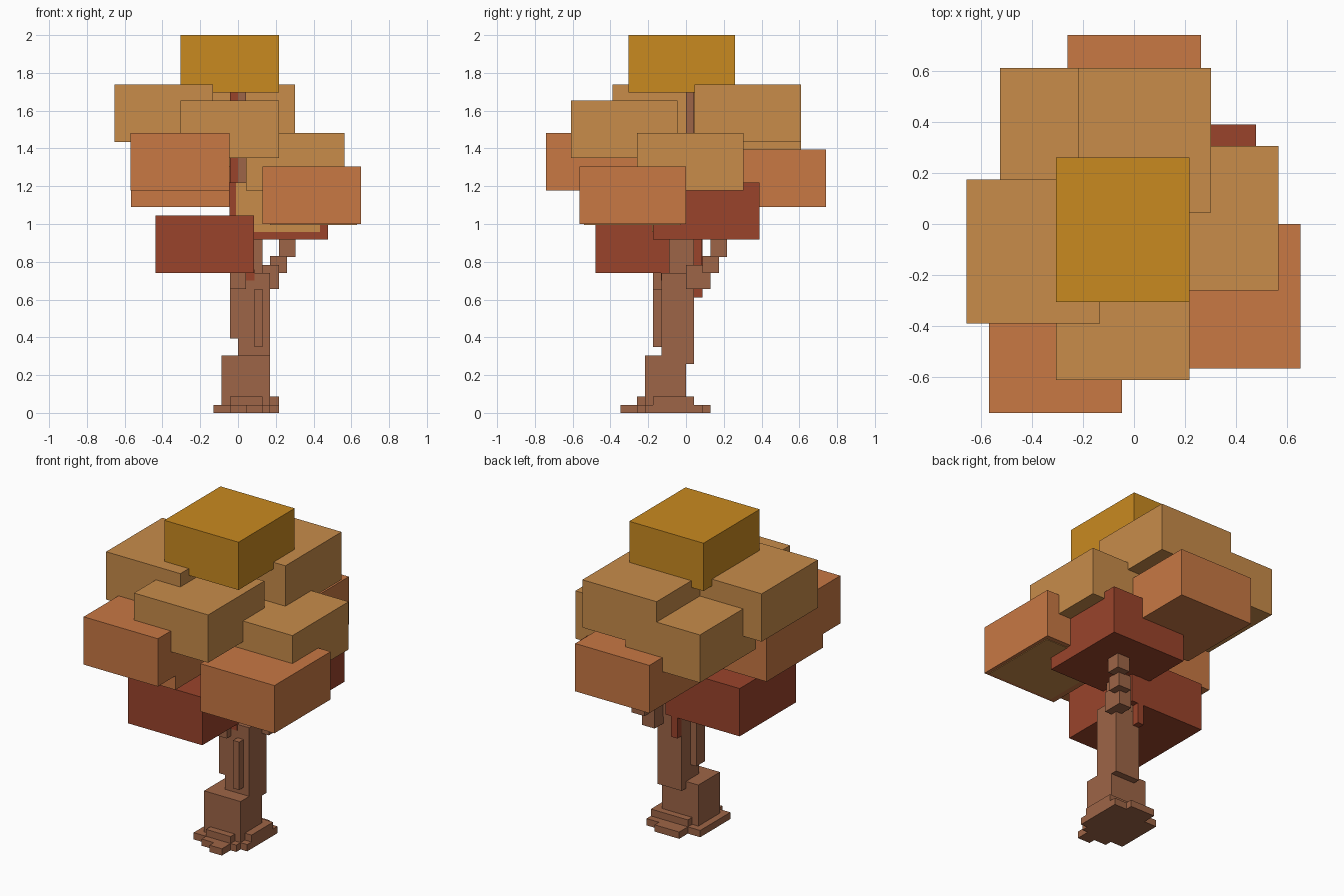
import bpy
import bmesh
from mathutils import Matrix, Vector


def linear(c):
    return c / 12.92 if c <= 0.04045 else ((c + 0.055) / 1.055) ** 2.4


def material(name, r, g, b):
    m = bpy.data.materials.new(name)
    m.diffuse_color = [linear(v / 255) for v in (r, g, b)] + [1.0]
    return m


GOLD = material("gold leaves", 201, 138, 32)
TAN = material("tan leaves", 200, 140, 74)
ORANGE = material("orange leaves", 200, 120, 68)
RED = material("dark red leaves", 154, 68, 43)
BARK = material("brown bark", 158, 101, 71)


def boxes(name, mat, *ranges):
    """One object of boxes, each given as x0, x1, y0, y1, z0, z1."""
    bm = bmesh.new()
    for x0, x1, y0, y1, z0, z1 in ranges:
        centre = Vector((x0 + x1, y0 + y1, z0 + z1)) / 2
        size = Matrix.Diagonal((x1 - x0, y1 - y0, z1 - z0, 1))
        bmesh.ops.create_cube(bm, size=1, matrix=Matrix.Translation(centre) @ size)
    mesh = bpy.data.meshes.new(name)
    bm.to_mesh(mesh)
    bm.free()
    mesh.materials.append(mat)
    bpy.context.collection.objects.link(bpy.data.objects.new(name, mesh))


def leaf_block(name, mat, x, y, z):
    """Leaf clump of the shared size, placed by its lowest corner."""
    boxes(name, mat, (x, x + 0.522, y, y + 0.565, z, z + 0.304))


# Leaf clumps, top to bottom
leaf_block("crown_top", GOLD, -0.305, -0.305, 1.696)
leaf_block("upper_left_leaves", TAN, -0.655, -0.39, 1.435)
leaf_block("upper_back_leaves", TAN, -0.22, 0.045, 1.435)
leaf_block("back_left_leaves", TAN, -0.525, 0.045, 1.305)
leaf_block("front_leaves", TAN, -0.305, -0.61, 1.35)
leaf_block("right_leaves", TAN, 0.043, -0.26, 1.178)
leaf_block("front_left_leaves", ORANGE, -0.568, -0.74, 1.178)
leaf_block("left_leaves", ORANGE, -0.567, -0.565, 1.09)
leaf_block("back_leaves", ORANGE, -0.26, 0.175, 1.09)
leaf_block("front_right_leaves", ORANGE, 0.13, -0.565, 1.0)
leaf_block("lower_left_leaves", RED, -0.437, -0.48, 0.74)
leaf_block("lower_right_leaves", RED, -0.045, -0.175, 0.917)

# Thin tan leaf sheets inside the canopy
boxes("inner_leaf_sheets", TAN,
      (-0.01, 0.435, -0.18, -0.174, 0.957, 1.22),
      (0.17, 0.63, -0.54, -0.03, 0.996, 1.002))

# Small red leaf strands beside the trunk
boxes("leaf_strands", RED,
      (0.0, 0.043, 0.043, 0.087, 0.61, 0.93),
      (0.043, 0.087, -0.132, -0.088, 0.70, 0.76),
      (-0.043, 0.0, 0.0, 0.043, 1.04, 1.70))

# Stepped roots
boxes("roots", BARK,
      (-0.13, 0.17, -0.26, 0.043, 0, 0.043),
      (-0.043, 0.13, -0.305, 0.13, 0, 0.043),
      (0.043, 0.13, -0.348, -0.3, 0, 0.043),
      (0.0, 0.217, -0.217, 0.087, 0, 0.043),
      (-0.043, 0.217, -0.174, 0.043, 0, 0.087),
      (-0.043, 0.13, -0.26, -0.2, 0, 0.087))

# Trunk, narrowing upwards
boxes("trunk", BARK,
      (-0.087, 0.17, -0.217, 0.0, 0, 0.304),
      (0.0, 0.17, -0.13, 0.043, 0.26, 0.74),
      (0.0, 0.13, -0.09, 0.0435, 0.70, 0.96),
      (0.0, 0.043, 0.0, 0.0435, 0.92, 1.70),
      (-0.043, 0.043, 0.0, 0.044, 1.22, 1.27))

# Bark ridges
boxes("bark_ridges", BARK,
      (0.087, 0.13, -0.174, -0.13, 0.35, 0.655),
      (-0.043, 0.0, -0.13, -0.043, 0.395, 0.74),
      (-0.043, 0.043, -0.174, -0.13, 0.655, 0.74))

# Stepped branch towards the back right
boxes("side_branch", BARK,
      (0.13, 0.217, 0.0, 0.13, 0.655, 0.783),
      (0.17, 0.26, 0.087, 0.174, 0.74, 0.83),
      (0.217, 0.304, 0.13, 0.217, 0.826, 0.93))
